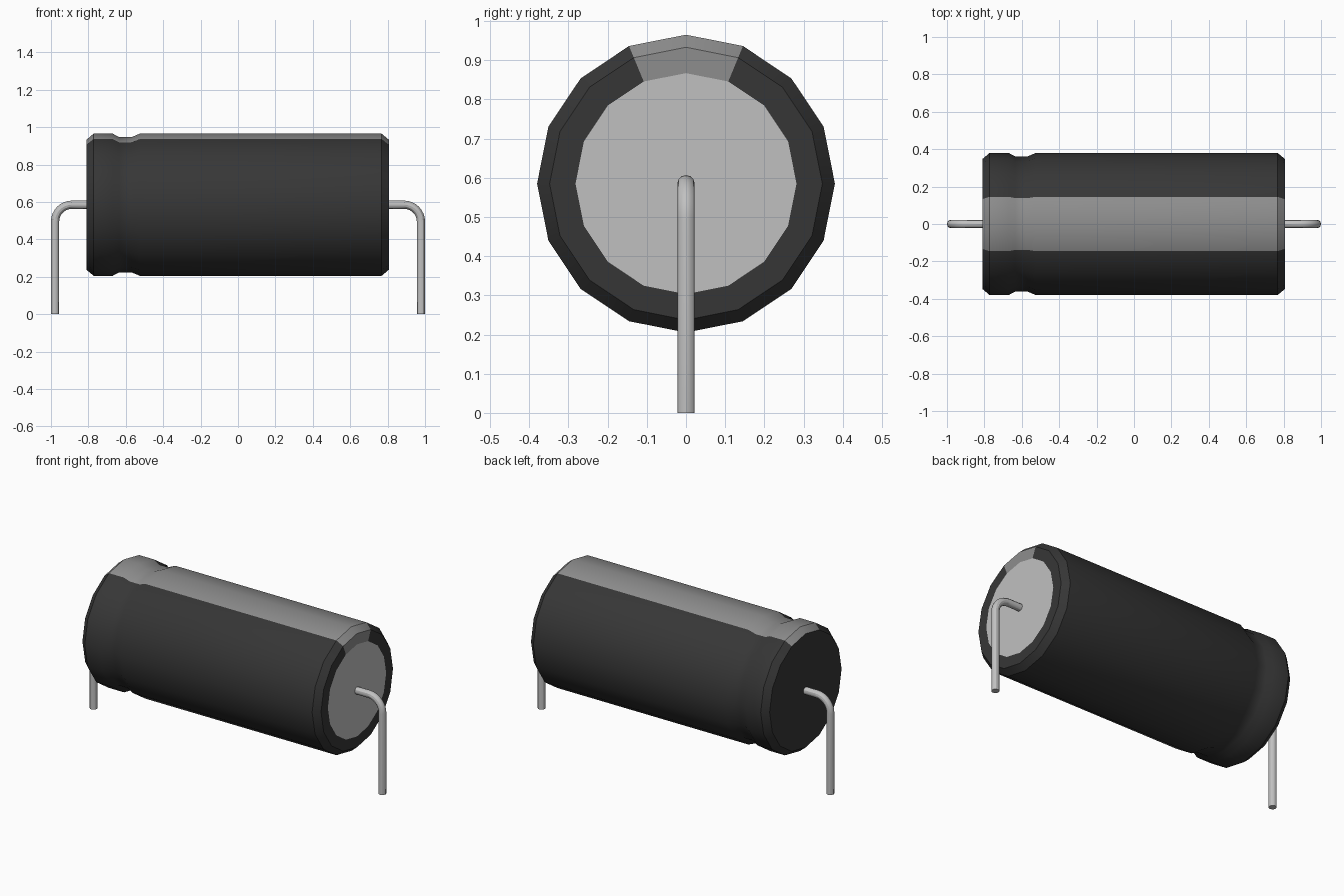
import bpy, bmesh, math

if "Cube" in bpy.data.objects:
    bpy.data.objects.remove(bpy.data.objects["Cube"], do_unlink=True)

AXIS_Z = 0.585      # height of the body axis
SIDES = 16
LEAD_R = 0.022


def material(name, v):
    m = bpy.data.materials.new(name)
    m.use_nodes = True
    m.diffuse_color = (v, v, v, 1)
    bsdf = m.node_tree.nodes["Principled BSDF"]
    bsdf.inputs["Base Color"].default_value = (v, v, v, 1)
    bsdf.inputs["Roughness"].default_value = 0.5
    return m


dark = material("dark sleeve", 0.037)
stripe = material("grey stripe", 0.27)
silver = material("silver metal", 0.53)


def finish(bm, name, mats):
    bmesh.ops.recalc_face_normals(bm, faces=bm.faces[:])
    mesh = bpy.data.meshes.new(name)
    bm.to_mesh(mesh)
    bm.free()
    for m in mats:
        mesh.materials.append(m)
    obj = bpy.data.objects.new(name, mesh)
    bpy.context.collection.objects.link(obj)
    bpy.ops.object.select_all(action='DESELECT')
    obj.select_set(True)
    bpy.context.view_layer.objects.active = obj
    bpy.ops.object.shade_smooth_by_angle(angle=math.radians(30))
    return obj


def bridge(bm, rings):
    """Skin consecutive rings with quads and cap both ends."""
    skin = []
    for a, b in zip(rings, rings[1:]):
        n = len(a)
        for i in range(n):
            j = (i + 1) % n
            skin.append((i, bm.faces.new((a[i], a[j], b[j], b[i]))))
    return skin, bm.faces.new(rings[0]), bm.faces.new(rings[-1])


# Body: lathed can with groove, chamfers and an end ring around the metal disc
profile = [(-0.81, 0.348), (-0.772, 0.38), (-0.67, 0.38), (-0.635, 0.361),
           (-0.57, 0.361), (-0.525, 0.38), (0.768, 0.38), (0.806, 0.348),
           (0.806, 0.282)]
bm = bmesh.new()
rings = []
for x, r in profile:
    rings.append([bm.verts.new((x, r * math.sin(2 * math.pi * i / SIDES),
                                AXIS_Z + r * math.cos(2 * math.pi * i / SIDES)))
                  for i in range(SIDES)])
skin, rear_cap, front_cap = bridge(bm, rings)
for i, face in skin:
    # the two columns meeting at the top carry the stripe
    face.material_index = 1 if i in (0, SIDES - 1) else 0
rear_cap.material_index = 0
front_cap.material_index = 2
finish(bm, "capacitor_body", [dark, stripe, silver])


# Leads: round wire leaving each end and bending down to the ground
def lead(name, side):
    bend, x_out, steps, n = 0.09, 1 - LEAD_R, 8, 12
    path = [(0.79, AXIS_Z, 0.0)]
    for k in range(steps + 1):
        a = math.pi / 2 * k / steps
        path.append((x_out - bend + bend * math.sin(a),
                     AXIS_Z - bend + bend * math.cos(a), a))
    path.append((x_out, 0.0, math.pi / 2))
    bm = bmesh.new()
    rings = []
    for x, z, a in path:
        ring = []
        for i in range(n):
            t = 2 * math.pi * i / n
            u, v = LEAD_R * math.cos(t), LEAD_R * math.sin(t)
            ring.append(bm.verts.new((side * (x + u * math.sin(a)), v,
                                      z + u * math.cos(a))))
        rings.append(ring)
    bridge(bm, rings)
    finish(bm, name, [silver])


lead("left_lead", 1)
lead("right_lead", -1)
